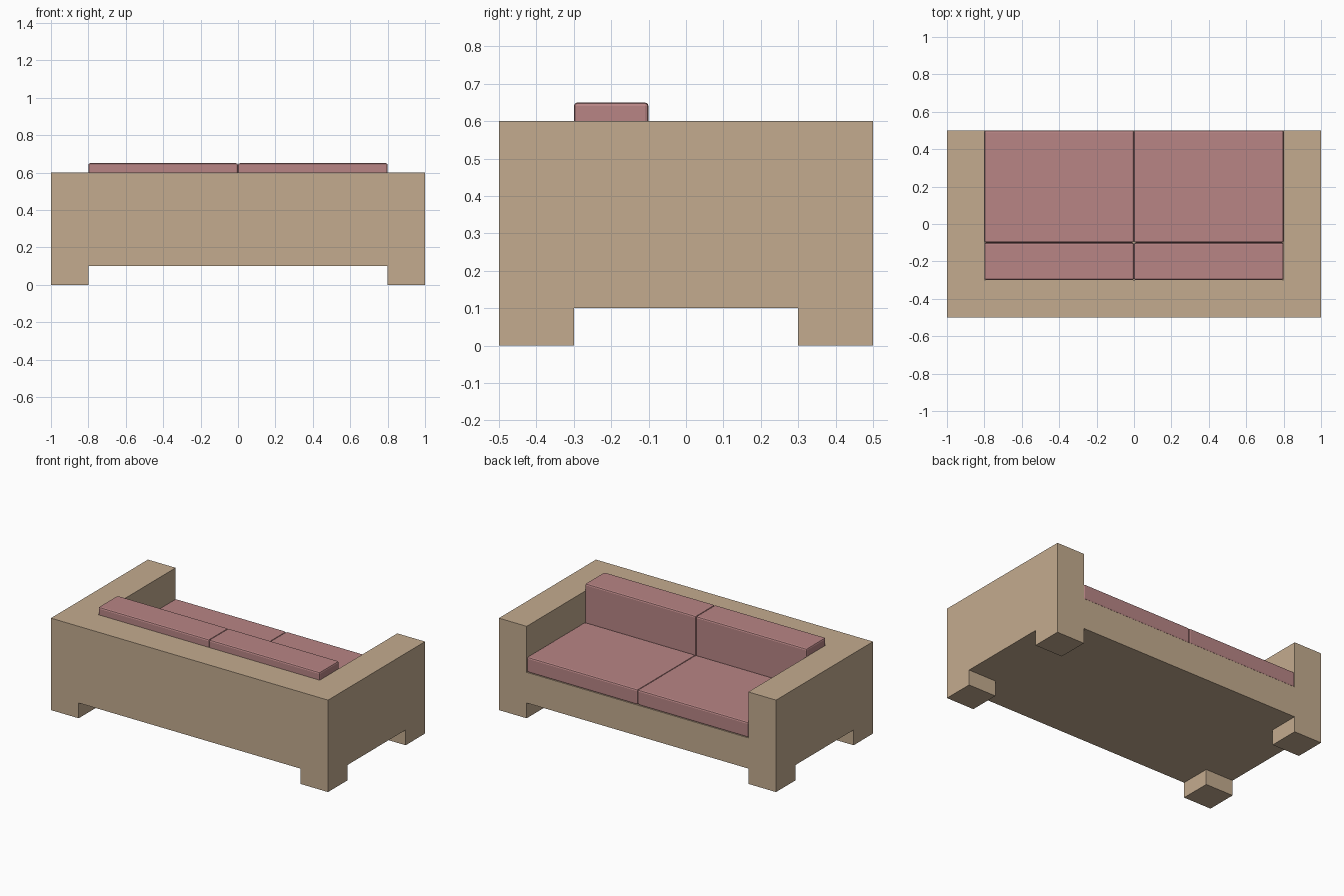
import bpy
import bmesh
from mathutils import Vector

cube = bpy.data.objects.get("Cube")
if cube:
    bpy.data.objects.remove(cube, do_unlink=True)


def make_material(name, rgb):
    mat = bpy.data.materials.new(name)
    mat.use_nodes = True
    mat.diffuse_color = (*rgb, 1)
    mat.node_tree.nodes["Principled BSDF"].inputs["Base Color"].default_value = (*rgb, 1)
    return mat


tan = make_material("tan fabric", (0.55, 0.41, 0.275))
pink = make_material("dusty pink fabric", (0.48, 0.235, 0.235))


def finish(bm, name, mat):
    mesh = bpy.data.meshes.new(name)
    bm.to_mesh(mesh)
    bm.free()
    mesh.materials.append(mat)
    obj = bpy.data.objects.new(name, mesh)
    bpy.context.collection.objects.link(obj)
    return obj


def box(bm, low, high):
    low, high = Vector(low), Vector(high)
    verts = bmesh.ops.create_cube(bm, size=1)["verts"]
    for v in verts:
        v.co = (low + high) / 2 + v.co * (high - low)


# Frame: one solid made of blocks, with shared inner walls removed
XS, YS, ZS = (-1, -0.8, 0.8, 1), (-0.5, -0.3, 0.3, 0.5), (0, 0.1, 0.3, 0.6)


def is_solid(i, j, k):
    if k == 0:                      # legs at the corners
        return i != 1 and j != 1
    if k == 1:                      # full base
        return True
    return i != 1 or j == 0         # arms and backrest


bm = bmesh.new()
for i in range(3):
    for j in range(3):
        for k in range(3):
            if is_solid(i, j, k):
                box(bm, (XS[i], YS[j], ZS[k]), (XS[i + 1], YS[j + 1], ZS[k + 1]))
bmesh.ops.remove_doubles(bm, verts=bm.verts, dist=0.001)
centres = {}
for face in bm.faces:
    key = tuple(round(c, 3) for c in face.calc_center_median())
    centres.setdefault(key, []).append(face)
inner = [f for group in centres.values() if len(group) > 1 for f in group]
bmesh.ops.delete(bm, geom=inner, context="FACES")
bmesh.ops.recalc_face_normals(bm, faces=bm.faces)
bmesh.ops.dissolve_limit(bm, angle_limit=0.01, verts=bm.verts, edges=bm.edges)
finish(bm, "sofa_frame", tan)


# Cushions: softly bevelled blocks, one pair for the seat and one for the back
def cushion(name, low, high):
    bm = bmesh.new()
    box(bm, low, high)
    bmesh.ops.bevel(bm, geom=bm.edges[:], offset=0.01, segments=2,
                    profile=0.5, affect="EDGES")
    finish(bm, name, pink)


for side, x in (("right", -0.8), ("left", 0)):
    cushion(side + "_seat_cushion", (x, -0.1, 0.3), (x + 0.8, 0.5, 0.4))
    cushion(side + "_back_cushion", (x, -0.3, 0.3), (x + 0.8, -0.1, 0.65))
